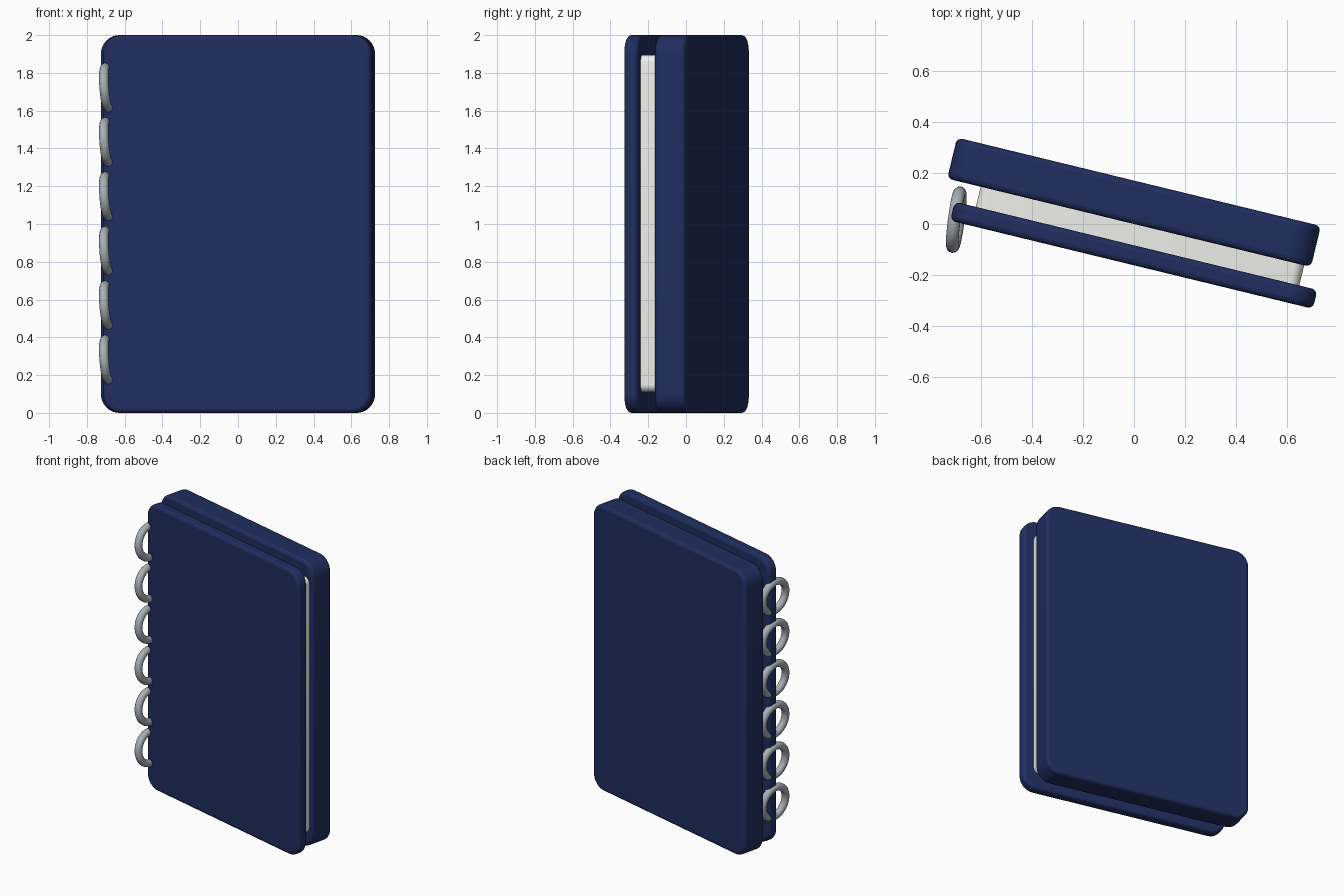
import bpy, bmesh, math
from mathutils import Vector, Matrix

if "Cube" in bpy.data.objects:
    bpy.data.objects.remove(bpy.data.objects["Cube"])

TURN = math.radians(-13.66)   # whole notebook is turned about z


def material(name, rgb):
    m = bpy.data.materials.new(name)
    m.diffuse_color = (*rgb, 1)
    m.use_nodes = True
    m.node_tree.nodes["Principled BSDF"].inputs["Base Color"].default_value = m.diffuse_color
    return m


navy = material("navy_cover", (0.014, 0.027, 0.115))
paper = material("paper", (0.86, 0.86, 0.83))
metal = material("ring_metal", (0.40, 0.43, 0.47))


def slab(name, u, v, z, corner, edge, mat):
    """Upright slab with rounded outline corners and softened rims; u, v, z are (min, max)."""
    size = [b - a for a, b in (u, v, z)]
    mid = [(a + b) / 2 for a, b in (u, v, z)]
    bm = bmesh.new()
    bmesh.ops.create_cube(bm, size=1)
    bmesh.ops.scale(bm, vec=size, verts=bm.verts)
    depth_edges = [e for e in bm.edges
                   if abs((e.verts[0].co - e.verts[1].co).normalized().y) > 0.9]
    bmesh.ops.bevel(bm, geom=depth_edges, offset=corner, segments=8,
                    profile=0.5, affect='EDGES')
    mesh = bpy.data.meshes.new(name)
    bm.to_mesh(mesh)
    bm.free()
    mesh.materials.append(mat)
    ob = bpy.data.objects.new(name, mesh)
    bpy.context.collection.objects.link(ob)
    ob.location = Matrix.Rotation(TURN, 3, 'Z') @ Vector(mid)
    ob.rotation_euler.z = TURN
    bev = ob.modifiers.new("soft_rim", 'BEVEL')
    bev.width = edge
    bev.segments = 4
    bev.limit_method = 'ANGLE'
    bev.angle_limit = math.radians(60)
    smooth(ob)
    return ob


def smooth(ob):
    bpy.ops.object.select_all(action='DESELECT')
    ob.select_set(True)
    bpy.context.view_layer.objects.active = ob
    bpy.ops.object.shade_smooth_by_angle(angle=math.radians(35))


# Covers and the page block between them
slab("back_cover", (-0.752, 0.712), (0.0, 0.165), (0, 2), 0.10, 0.022, navy)
slab("front_cover", (-0.702, 0.758), (-0.157, -0.081), (0, 2), 0.10, 0.022, navy)
slab("pages", (-0.617, 0.685), (-0.10, 0.02), (0.11, 1.895), 0.04, 0.015, paper)

# Binding rings threaded through the front cover edge
axis = Vector((0.99, -0.13, 0.075))
for i in range(6):
    bpy.ops.mesh.primitive_torus_add(major_radius=0.106, minor_radius=0.025,
                                     major_segments=40, minor_segments=14,
                                     location=(-0.695, 0.017, 0.282 + 0.288 * i))
    ring = bpy.context.object
    ring.name = f"binding_ring_{i + 1}"
    ring.rotation_euler = axis.to_track_quat('Z', 'Y').to_euler()
    ring.data.materials.append(metal)
    smooth(ring)
